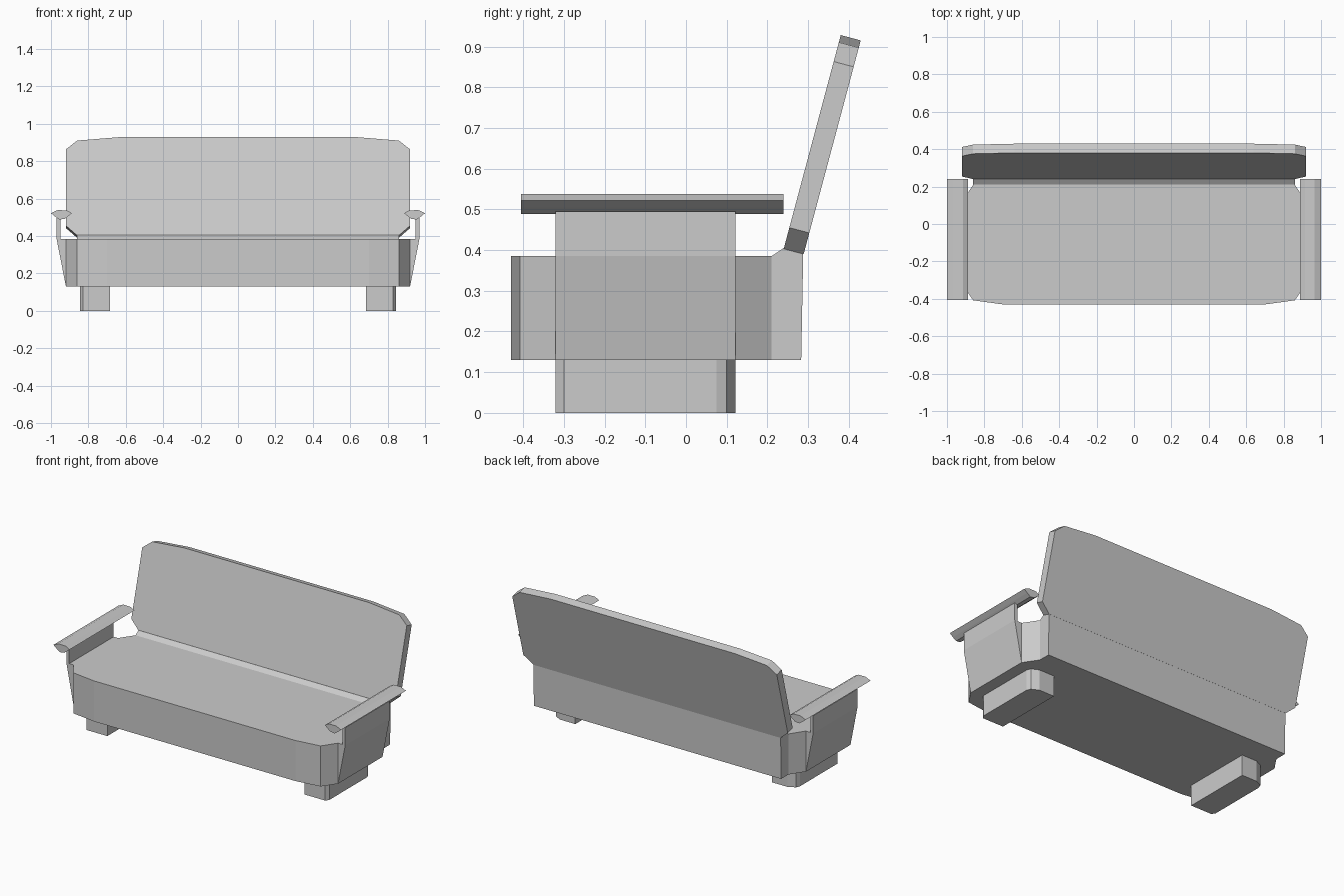
import bpy, bmesh
from mathutils import Vector

cube = bpy.data.objects.get("Cube")
if cube:
    bpy.data.objects.remove(cube, do_unlink=True)

grey = bpy.data.materials.new("plain grey")
grey.use_nodes = True
colour = (0.6, 0.6, 0.6, 1)
grey.diffuse_color = colour
grey.node_tree.nodes["Principled BSDF"].inputs["Base Color"].default_value = colour


def prism(name, outline, offset):
    """Extrude a closed 3D outline along an offset vector."""
    bm = bmesh.new()
    face = bm.faces.new([bm.verts.new(p) for p in outline])
    grown = bmesh.ops.extrude_face_region(bm, geom=[face], use_keep_orig=True)
    moved = [g for g in grown["geom"] if isinstance(g, bmesh.types.BMVert)]
    bmesh.ops.translate(bm, verts=moved, vec=Vector(offset))
    bmesh.ops.recalc_face_normals(bm, faces=bm.faces)
    mesh = bpy.data.meshes.new(name)
    bm.to_mesh(mesh)
    bm.free()
    mesh.materials.append(grey)
    obj = bpy.data.objects.new(name, mesh)
    bpy.context.collection.objects.link(obj)
    return obj


def mirrored(half):
    """Complete a right-hand half outline with its mirror image."""
    return half + [(-x, v) for x, v in reversed(half)]


BOTTOM, SEAT = 0.13, 0.385

# Seat block with bevelled corners
seat = mirrored([(0.70, -0.43), (0.86, -0.408), (0.92, -0.32),
                 (0.92, 0.12), (0.86, 0.21)])
prism("seat", [(x, y, BOTTOM) for x, y in seat], (0, 0, SEAT - BOTTOM))

# Lower back joining seat and backrest
lower = [(0.21, BOTTOM), (0.283, BOTTOM), (0.288, 0.392), (0.24, 0.405), (0.21, SEAT)]
prism("lower_back", [(-0.86, y, z) for y, z in lower], (1.72, 0, 0))

# Reclined backrest slab with clipped corners
back = mirrored([(0.86, 0.403), (0.92, 0.455), (0.92, 0.863), (0.86, 0.91), (0.64, 0.928)])
prism("backrest", [(x, 0.24 + (z - 0.403) * 0.267, z) for x, z in back],
      (0, 0.049, -0.013))

# Arms and feet, one set on each side
panel = [(0.92, BOTTOM), (0.97, SEAT), (0.97, 0.495), (0.95, 0.495), (0.95, SEAT), (0.92, SEAT)]
rest = [(0.888, 0.522), (0.915, 0.537), (0.965, 0.538), (1.0, 0.522),
        (0.978, 0.504), (0.955, 0.488), (0.925, 0.492)]
foot = [(0.685, -0.32), (0.83, -0.32), (0.845, -0.30), (0.845, 0.075),
        (0.835, 0.10), (0.79, 0.122), (0.685, 0.122)]
for side, s in (("left", 1), ("right", -1)):
    prism(side + "_arm_panel", [(s * x, -0.32, z) for x, z in panel], (0, 0.442, 0))
    prism(side + "_armrest", [(s * x, -0.405, z) for x, z in rest], (0, 0.645, 0))
    prism(side + "_foot", [(s * x, y, 0) for x, y in foot], (0, 0, BOTTOM))
